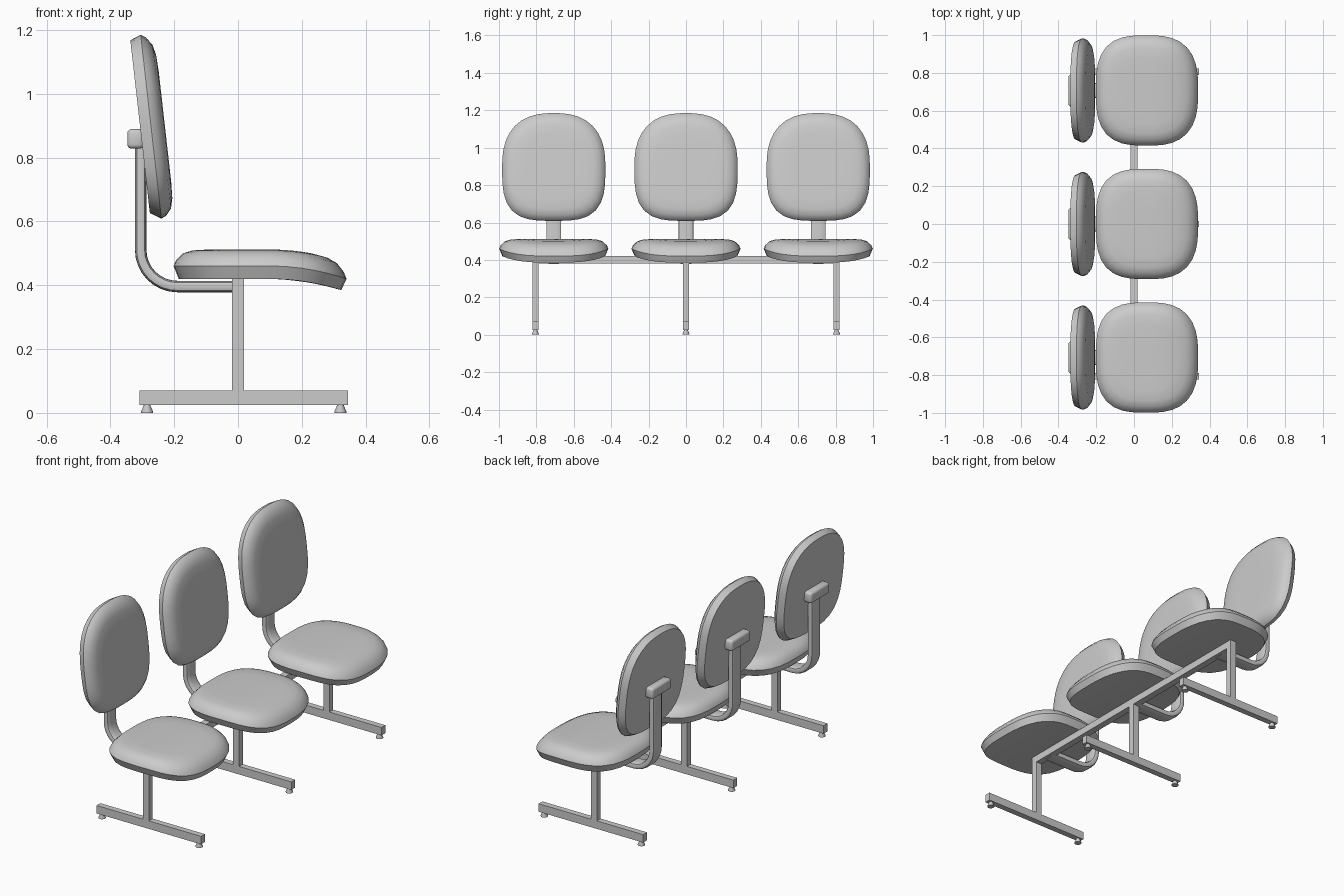
import bpy, bmesh, math
from mathutils import Vector

if "Cube" in bpy.data.objects:
    bpy.data.objects.remove(bpy.data.objects["Cube"])


def finish(name, bm, angle=35):
    bmesh.ops.recalc_face_normals(bm, faces=bm.faces)
    me = bpy.data.meshes.new(name)
    bm.to_mesh(me)
    bm.free()
    ob = bpy.data.objects.new(name, me)
    bpy.context.collection.objects.link(ob)
    bpy.ops.object.select_all(action='DESELECT')
    ob.select_set(True)
    bpy.context.view_layer.objects.active = ob
    bpy.ops.object.shade_smooth_by_angle(angle=math.radians(angle))
    return ob


def loft(name, rings):
    bm = bmesh.new()
    loops = [[bm.verts.new(p) for p in ring] for ring in rings]
    n = len(loops[0])
    for a, b in zip(loops, loops[1:]):
        for i in range(n):
            j = (i + 1) % n
            bm.faces.new((a[i], a[j], b[j], b[i]))
    bm.faces.new(loops[0])
    bm.faces.new(loops[-1])
    return finish(name, bm)


def outline(a, b, e_pos, e_neg, n):
    """Superellipse; separate exponents for the +v and -v halves."""
    pts = []
    for i in range(n):
        t = 2 * math.pi * i / n
        c, s = math.cos(t), math.sin(t)
        e = e_pos if s >= 0 else e_neg
        r = (abs(c) ** e + abs(s) ** e) ** (-1 / e)
        pts.append((a * r * c, b * r * s))
    return pts


def box(name, lo, hi, bevel=0):
    bm = bmesh.new()
    bmesh.ops.create_cube(bm, size=1)
    for v in bm.verts:
        v.co = Vector([(l + h) / 2 + c * (h - l) for l, h, c in zip(lo, hi, v.co)])
    if bevel:
        bmesh.ops.bevel(bm, geom=bm.edges[:], offset=bevel, segments=3,
                        profile=0.5, affect='EDGES')
    return finish(name, bm)


# Cushion layers: (scale of the outline, share of the thickness)
LAYERS = [(0.3, 0), (0.65, 0), (0.94, 0), (1, 0.44), (0.97, 0.64),
          (0.89, 0.87), (0.78, 0.97), (0.6, 1), (0.3, 1)]


def seat(name, y0):
    shape = outline(0.292, 0.271, 2.8, 3.0, 40)
    rings = []
    for s, w in LAYERS:
        ring = []
        for u, v in shape:
            x = 0.069 + v * s
            drop = 0.7 * max(0, x - 0.1) ** 2
            ring.append((x, y0 + u * s, 0.42 + 0.092 * w - drop))
        rings.append(ring)
    loft(name, rings)


def backrest(name, y0):
    shape = outline(0.276, 0.288, 2.5, 3.3, 40)
    rings = []
    for s, w in LAYERS:
        ring = []
        for u, v in shape:
            z = 0.897 + v * s
            ring.append((-0.275 - (z - 0.615) * 0.113 + 0.078 * w, y0 + u * s, z))
        rings.append(ring)
    loft(name, rings)


def support(name, y0):
    # J-shaped path in the side plane: straight, quarter bend, straight
    path = [(0.0, 0.396, 0)]
    for i in range(9):
        t = math.pi / 2 * i / 8
        path.append((-0.19 - 0.115 * math.sin(t), 0.511 - 0.115 * math.cos(t), t))
    path.append((-0.305, 0.86, math.pi / 2))
    section = outline(0.04, 0.018, 4, 4, 20)
    loft(name, [[(x + v * math.sin(t), y0 + u, z + v * math.cos(t))
                 for u, v in section] for x, z, t in path])


# Three seat units
for k, y in enumerate((-0.707, 0, 0.707), 1):
    seat(f"seat_{k}", y)
    backrest(f"backrest_{k}", y)
    support(f"back_support_{k}", y)
    box(f"back_bracket_{k}", (-0.347, y - 0.085, 0.828), (-0.295, y + 0.085, 0.89), 0.014)

# Long beam under the seats
box("seat_beam", (-0.019, -0.822, 0.38), (0.019, 0.822, 0.42))

# Three T-shaped legs with levelling feet
for k, y in enumerate((-0.805, 0, 0.805), 1):
    box(f"leg_post_{k}", (-0.019, y - 0.017, 0.06), (0.019, y + 0.017, 0.385))
    box(f"leg_base_{k}", (-0.308, y - 0.017, 0.025), (0.345, y + 0.017, 0.07))
    for side, x in (("back", -0.285), ("front", 0.321)):
        profile = [(0.019, 0), (0.019, 0.004), (0.011, 0.022), (0.011, 0.028)]
        loft(f"foot_{side}_{k}", [[(x + px, y + py, z) for px, py in outline(r, r, 2, 2, 12)]
                                  for r, z in profile])
